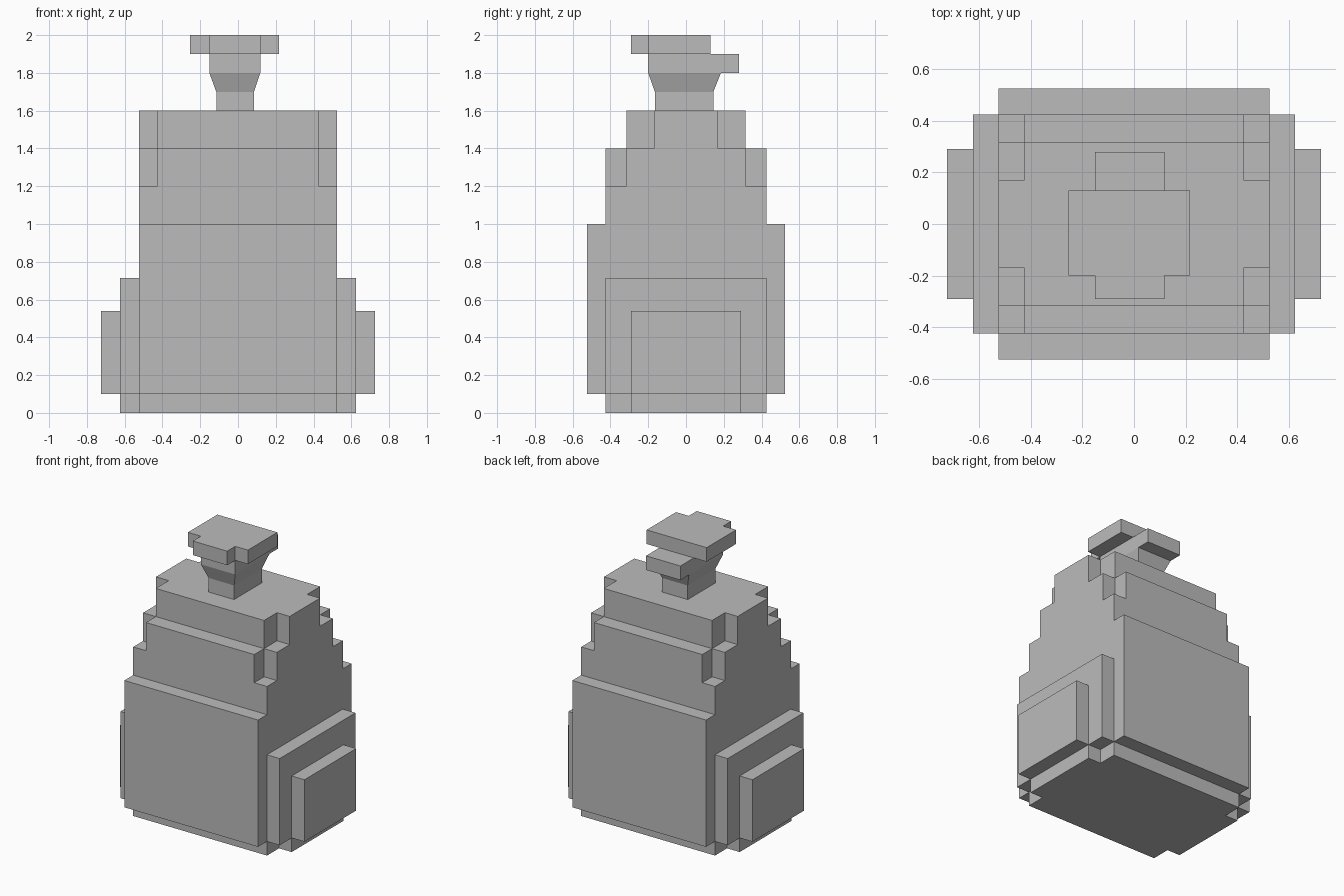
import bpy
import bmesh

cube = bpy.data.objects.get("Cube")
if cube:
    bpy.data.objects.remove(cube, do_unlink=True)

grey = bpy.data.materials.new("plain grey")
grey.use_nodes = True
grey.diffuse_color = (0.5, 0.5, 0.5, 1)
grey.node_tree.nodes["Principled BSDF"].inputs["Base Color"].default_value = (0.5, 0.5, 0.5, 1)


def loft(name, lower, upper, z0, z1):
    """Closed solid between two outlines with equal point counts."""
    bm = bmesh.new()
    a = [bm.verts.new((x, y, z0)) for x, y in lower]
    b = [bm.verts.new((x, y, z1)) for x, y in upper]
    bm.faces.new(a[::-1])
    bm.faces.new(b)
    for i in range(len(a)):
        j = (i + 1) % len(a)
        bm.faces.new((a[i], a[j], b[j], b[i]))
    bmesh.ops.recalc_face_normals(bm, faces=bm.faces[:])
    mesh = bpy.data.meshes.new(name)
    bm.to_mesh(mesh)
    bm.free()
    mesh.materials.append(grey)
    obj = bpy.data.objects.new(name, mesh)
    bpy.context.collection.objects.link(obj)


def stepped(*corners):
    """Symmetric outline whose corners step inward through (x, y) half sizes."""
    quarter = []
    for i, (x, y) in enumerate(corners):
        if i:
            quarter.append((x, corners[i - 1][1]))
        quarter.append((x, y))
    mirrored = [(-x, y) for x, y in reversed(quarter)]
    half = quarter + mirrored
    return half + [(-x, -y) for x, y in half]


def rect(x0, x1, y0, y1):
    return [(x0, y0), (x1, y0), (x1, y1), (x0, y1)]


# Stepped body, from the foot to the shoulders
W1, W2, W3, W4 = 0.725, 0.625, 0.525, 0.425
D1, D2, D3, D4, D5 = 0.525, 0.425, 0.315, 0.29, 0.17
tiers = [
    ("foot", 0, 0.1, [(W2, D4), (W3, D2)]),
    ("lower_body", 0.1, 0.54, [(W1, D4), (W2, D2), (W3, D1)]),
    ("middle_body", 0.54, 0.715, [(W2, D2), (W3, D1)]),
    ("upper_body", 0.715, 1.0, [(W3, D1)]),
    ("chest", 1.0, 1.2, [(W3, D2)]),
    ("lower_shoulder", 1.2, 1.4, [(W3, D3), (W4, D2)]),
    ("upper_shoulder", 1.4, 1.6, [(W3, D5), (W4, D3)]),
]
for name, z0, z1, corners in tiers:
    outline = stepped(*corners)
    loft(name, outline, outline, z0, z1)

# Neck flaring into the head
neck = rect(-0.115, 0.085, -0.165, 0.145)
flare = rect(-0.152, 0.118, -0.2, 0.185)
head = rect(-0.152, 0.118, -0.2, 0.28)
loft("neck", neck, neck, 1.6, 1.7)
loft("neck_flare", neck, flare, 1.7, 1.8)
loft("head_with_back_block", head, head, 1.8, 1.9)

# Flat cap with a tab at the front
cap = [(-0.152, -0.29), (0.118, -0.29), (0.118, -0.2), (0.218, -0.2),
       (0.218, 0.13), (-0.253, 0.13), (-0.253, -0.2), (-0.152, -0.2)]
loft("cap", cap, cap, 1.9, 2.0)
